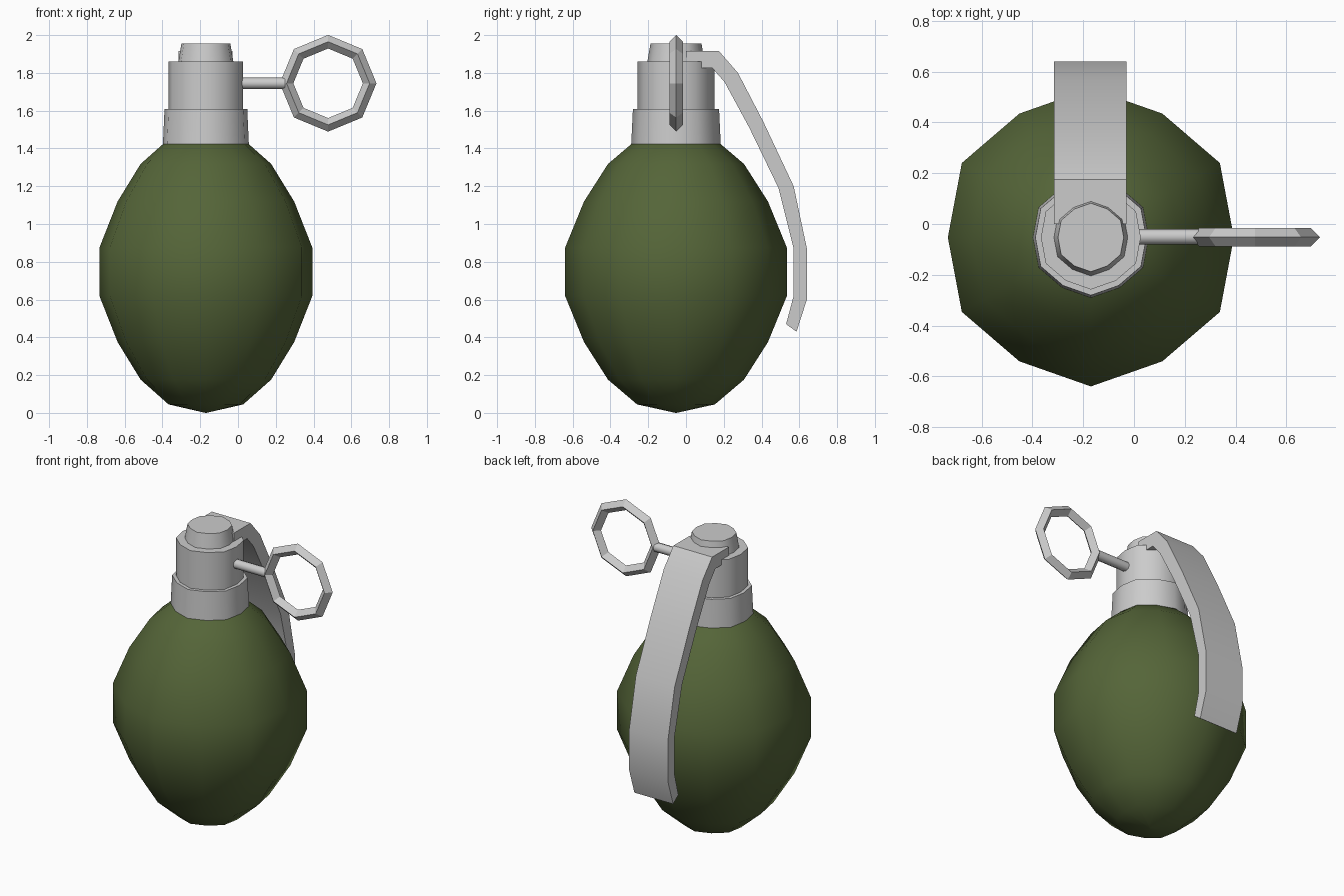
import bpy, bmesh, math

if "Cube" in bpy.data.objects:
    bpy.data.objects.remove(bpy.data.objects["Cube"])

CX, CY = -0.17, -0.053   # axis of the body


def add_object(name, bm):
    bmesh.ops.recalc_face_normals(bm, faces=bm.faces[:])
    mesh = bpy.data.meshes.new(name)
    bm.to_mesh(mesh)
    bm.free()
    ob = bpy.data.objects.new(name, mesh)
    bpy.context.collection.objects.link(ob)
    return ob


def smooth(ob, degrees):
    bpy.ops.object.select_all(action='DESELECT')
    ob.select_set(True)
    bpy.context.view_layer.objects.active = ob
    bpy.ops.object.shade_smooth_by_angle(angle=math.radians(degrees))


def lathe(name, profile, angle=40, sides=12, dent=0.96):
    """Revolve (radius, z) points; every second corner is pulled in slightly."""
    bm = bmesh.new()
    rings = []
    for r, z in profile:
        ring = []
        for i in range(sides):
            a = math.pi / 2 + 2 * math.pi * i / sides
            k = r * (dent if i % 2 else 1)
            ring.append(bm.verts.new((CX + k * math.cos(a), CY + k * math.sin(a), z)))
        rings.append(ring)
    for lo, hi in zip(rings, rings[1:]):
        for i in range(sides):
            j = (i + 1) % sides
            bm.faces.new((lo[i], lo[j], hi[j], hi[i]))
    bm.faces.new(rings[0])
    bm.faces.new(rings[-1])
    bmesh.ops.remove_doubles(bm, verts=bm.verts[:], dist=1e-4)
    ob = add_object(name, bm)
    smooth(ob, angle)
    return ob


# Egg-shaped body, mirrored about its middle height
half = [(0.587, 0.128), (0.487, 0.372), (0.36, 0.571), (0.206, 0.702), (0.002, 0.747)]
body = lathe("body", [(r, 0.747 - h) for r, h in reversed(half)]
             + [(r, 0.747 + h) for r, h in half], 60)
green = bpy.data.materials.new("green")
green.diffuse_color = (0.09, 0.13, 0.04, 1)
green.use_nodes = True
green.node_tree.nodes["Principled BSDF"].inputs["Base Color"].default_value = green.diffuse_color
body.data.materials.append(green)

# Stacked neck, collar and cap
lathe("neck", [(0.239, 1.38), (0.228, 1.61)])
lathe("collar", [(0.205, 1.58), (0.205, 1.86)])
lathe("cap", [(0.155, 1.84), (0.135, 1.955)])

# Bent safety lever: side profile (y, z) extruded across x
outer = [(0.0, 1.915), (0.175, 1.915), (0.275, 1.80), (0.41, 1.54),
         (0.57, 1.20), (0.64, 0.87), (0.64, 0.60), (0.585, 0.43)]
inner = [(0.0, 1.825), (0.14, 1.825), (0.205, 1.75), (0.335, 1.51),
         (0.49, 1.19), (0.57, 0.87), (0.57, 0.62), (0.53, 0.47)]
bm = bmesh.new()
rows = [[bm.verts.new((x, y, z)) for x, (y, z) in
         ((-0.315, o), (-0.03, o), (-0.03, i), (-0.315, i))]
        for o, i in zip(outer, inner)]
for a, b in zip(rows, rows[1:]):
    for k in range(4):
        m = (k + 1) % 4
        bm.faces.new((a[k], a[m], b[m], b[k]))
bm.faces.new(rows[0])
bm.faces.new(rows[-1])
lever = add_object("lever", bm)
smooth(lever, 30)

# Pin rod
bpy.ops.mesh.primitive_cylinder_add(vertices=8, radius=0.031, depth=0.30,
                                    location=(0.11, -0.05, 1.745),
                                    rotation=(0, math.pi / 2, 0))
pin = bpy.context.object
pin.name = "pin"
smooth(pin, 50)

# Eight-sided pull ring with diamond section
bpy.ops.mesh.primitive_torus_add(major_segments=8, minor_segments=4,
                                 major_radius=0.22, minor_radius=0.036,
                                 location=(0.477, -0.052, 1.745),
                                 rotation=(math.pi / 2, 0, 0))
bpy.context.object.name = "pull_ring"
